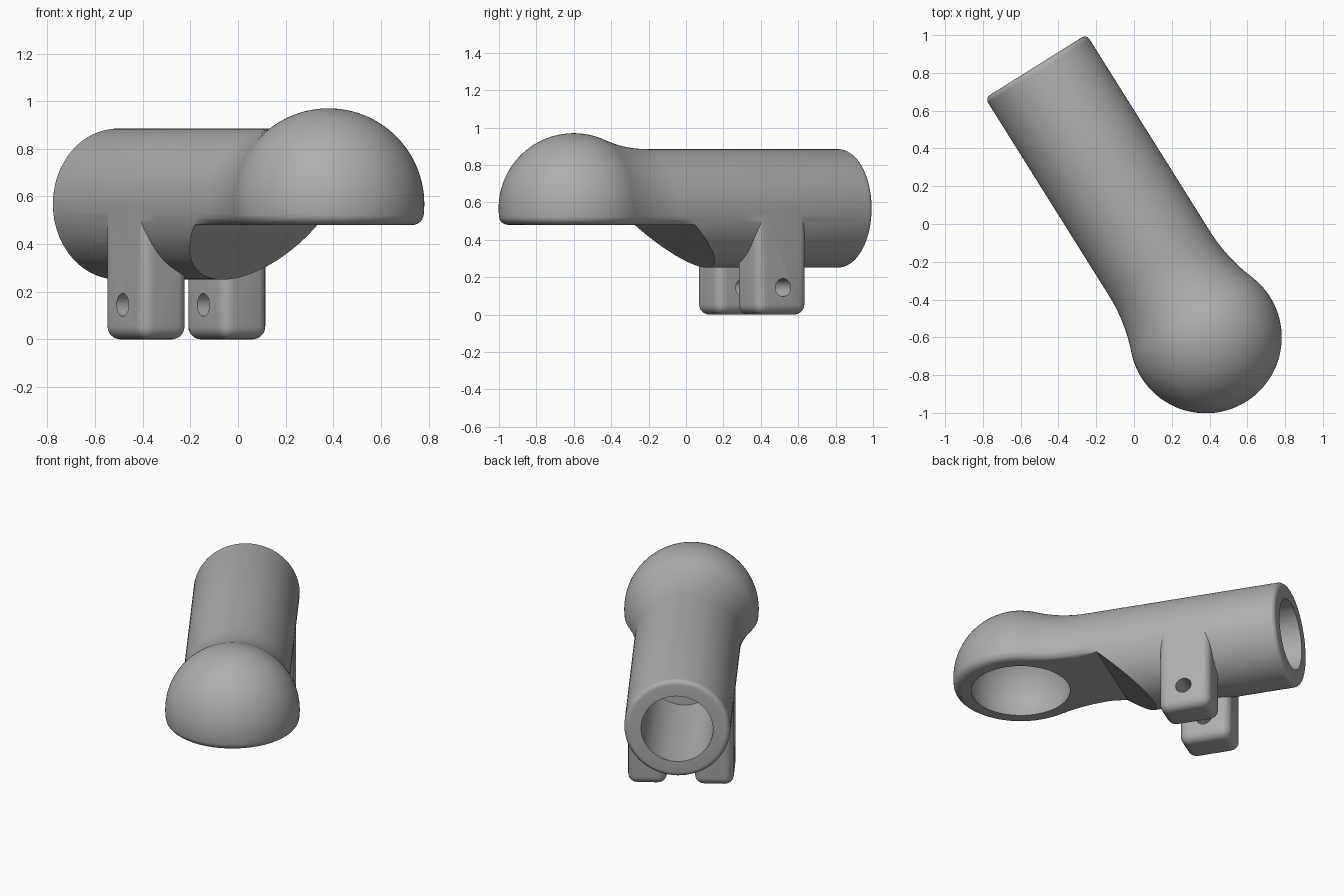
import bpy, bmesh
from math import sin, cos, pi, sqrt, acos, atan2
from mathutils import Matrix, Vector

if "Cube" in bpy.data.objects:
    bpy.data.objects.remove(bpy.data.objects["Cube"])

# Local frame: X runs along the tube from the ball centre, Z is up
R_BALL, R_TUBE, R_NECK = 0.402, 0.317, 0.9
LENGTH, AXIS_Z, FLOOR, FOLD, SLOPE, ROUND = 1.694, 0.568, 0.48, 0.575, 0.87, 0.04
LUG_X, LUG_Y = 1.123, 0.2
PLACE = Matrix.Translation((0.38, -0.6, 0)) @ Matrix.Rotation(atan2(0.847, -0.531), 4, 'Z')

grey = bpy.data.materials.new("grey_plastic")
grey.use_nodes = True
COLOUR = (0.42, 0.42, 0.42, 1)
grey.diffuse_color = COLOUR
grey.node_tree.nodes["Principled BSDF"].inputs["Base Color"].default_value = COLOUR


def make(name, bm):
    bmesh.ops.recalc_face_normals(bm, faces=bm.faces)
    mesh = bpy.data.meshes.new(name)
    bm.to_mesh(mesh)
    bm.free()
    mesh.materials.append(grey)
    obj = bpy.data.objects.new(name, mesh)
    bpy.context.collection.objects.link(obj)
    return obj


def cylinder(name, radius, depth, centre, axis, sides):
    bm = bmesh.new()
    turn = Matrix.Rotation(pi / 2, 4, axis)
    bmesh.ops.create_cone(bm, cap_ends=True, segments=sides, radius1=radius, radius2=radius,
                          depth=depth, matrix=Matrix.Translation(centre) @ turn)
    return make(name, bm)


def combine(target, tool, operation):
    tool.hide_render = True
    mod = target.modifiers.new(operation.lower(), 'BOOLEAN')
    mod.operation, mod.object, mod.solver = operation, tool, 'EXACT'
    bpy.context.view_layer.objects.active = target
    bpy.ops.object.modifier_apply(modifier=mod.name)
    bpy.data.objects.remove(tool)


# Profile of ball, flared neck and round-ended tube
def profile():
    neck_x = sqrt((R_BALL + R_NECK) ** 2 - (R_TUBE + R_NECK) ** 2)
    start = acos(neck_x / (R_BALL + R_NECK))
    pts = [(R_BALL * cos(t), R_BALL * sin(t))
           for t in (pi + (start - pi) * i / 40 for i in range(41))]
    a0 = start + pi
    for i in range(1, 13):
        a = a0 + (1.5 * pi - a0) * i / 12
        pts.append((neck_x + R_NECK * cos(a), R_TUBE + R_NECK + R_NECK * sin(a)))
    pts += [(x, R_TUBE) for x in (0.5, 0.54, FOLD, 0.7, 0.85)]
    pts += [(LENGTH - 0.03 + 0.03 * sin(a), R_TUBE - 0.03 + 0.03 * cos(a))
            for a in (pi / 2 * i / 5 for i in range(6))]
    pts.append((LENGTH, 0))
    return pts


bm = bmesh.new()
verts = [bm.verts.new((x, 0, max(r, 0))) for x, r in profile()]
edges = [bm.edges.new(pair) for pair in zip(verts, verts[1:])]
bmesh.ops.spin(bm, geom=verts + edges, axis=(1, 0, 0), cent=(0, 0, 0), angle=2 * pi,
               steps=96, use_merge=True)
bmesh.ops.remove_doubles(bm, verts=bm.verts, dist=1e-5)
bmesh.ops.translate(bm, verts=bm.verts, vec=(0, 0, AXIS_Z))

# Flat underside with a rounded rim, then a ramp down to the full tube
def slice_at(point, normal):
    bmesh.ops.bisect_plane(bm, geom=bm.verts[:] + bm.edges[:] + bm.faces[:], dist=1e-5,
                           plane_co=point, plane_no=normal)


for k in (0, 0.04, 0.15, 0.35, 0.65, 1):
    slice_at((0, 0, FLOOR + ROUND * k), (0, 0, 1))
slice_at((FOLD, 0, FLOOR), (SLOPE, 0, 1))
for v in bm.verts:
    x, y, z = v.co
    floor = FLOOR - SLOPE * max(0, x - FOLD)
    gap = min(max((z - floor) / ROUND, 0), 1)
    fade = min(max((FOLD - x) / 0.1, 0), 1)
    inset = fade * ROUND * (1 - sqrt(1 - (1 - gap) ** 2))
    scale = 1 - inset / 0.39
    v.co = Vector((x * scale if x < 0 else x, y * scale, max(z, floor)))
body = make("ball_ended_tube", bm)

# Two rounded lugs under the tube
for side in (-1, 1):
    bm = bmesh.new()
    bmesh.ops.create_cube(bm, size=1)
    bmesh.ops.scale(bm, vec=(0.317, 0.232, 0.6), verts=bm.verts)
    bmesh.ops.translate(bm, vec=(LUG_X, side * LUG_Y, 0.3), verts=bm.verts)
    bmesh.ops.bevel(bm, geom=bm.edges[:], offset=0.055, segments=6, profile=0.5, affect='EDGES')
    combine(body, make("lug", bm), 'UNION')

# Pin hole, tube bore and ball socket
combine(body, cylinder("pin_hole", 0.048, 1, (LUG_X, 0, 0.145), 'X', 32), 'DIFFERENCE')
combine(body, cylinder("bore", 0.215, 1, (LENGTH - 0.3, 0, AXIS_Z), 'Y', 64), 'DIFFERENCE')
bm = bmesh.new()
bmesh.ops.create_uvsphere(bm, u_segments=64, v_segments=32, radius=0.308,
                          matrix=Matrix.Translation((0, 0, AXIS_Z)))
combine(body, make("socket", bm), 'DIFFERENCE')

body.data.transform(PLACE)
bpy.ops.object.select_all(action='DESELECT')
body.select_set(True)
bpy.context.view_layer.objects.active = body
bpy.ops.object.shade_smooth_by_angle(angle=pi / 6)
